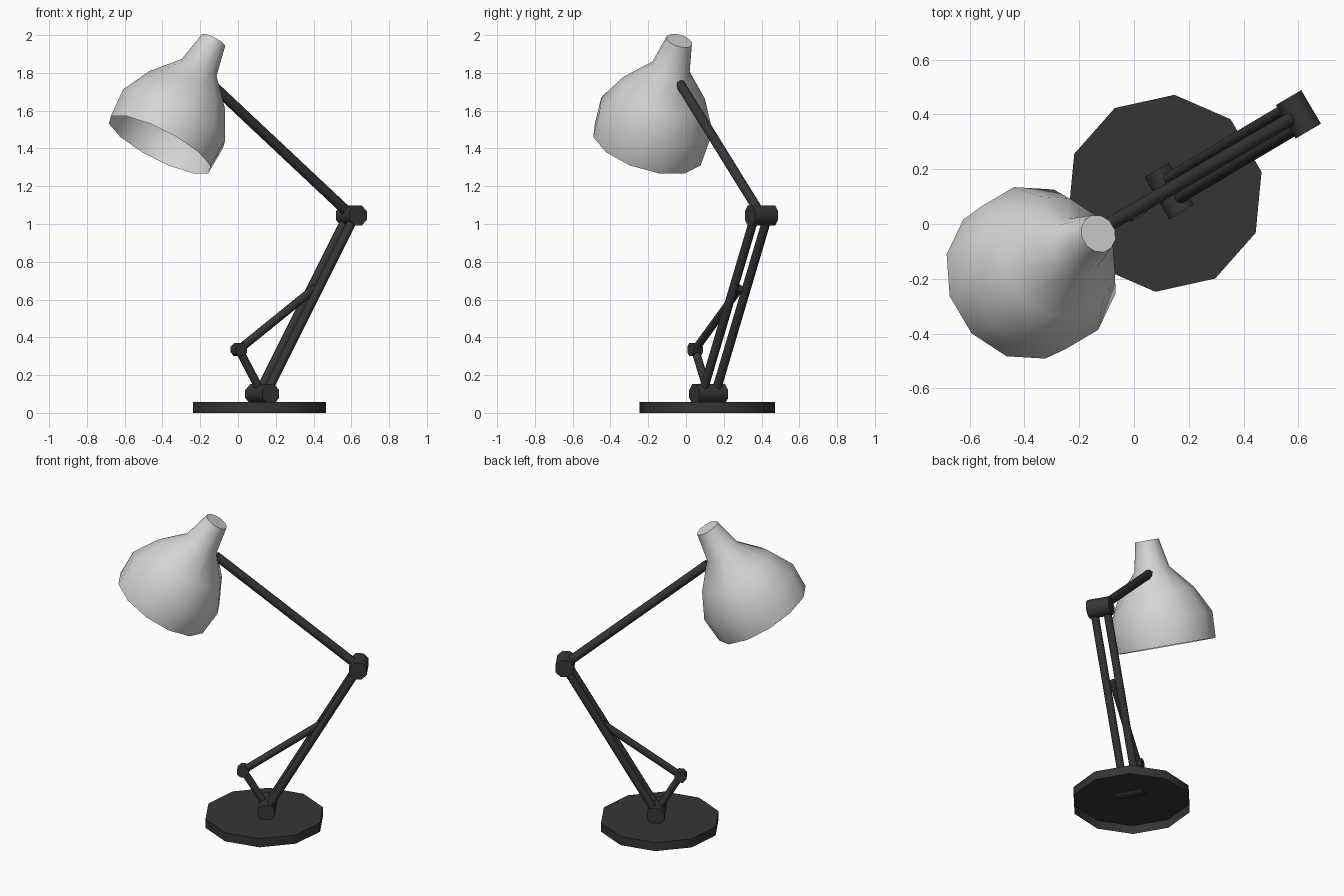
import bpy, bmesh, math
from mathutils import Vector

if "Cube" in bpy.data.objects:
    bpy.data.objects.remove(bpy.data.objects["Cube"])


def material(name, r, g, b):
    m = bpy.data.materials.new(name)
    m.diffuse_color = (r, g, b, 1)
    m.use_nodes = True
    m.node_tree.nodes["Principled BSDF"].inputs["Base Color"].default_value = m.diffuse_color
    return m


dark = material("dark_grey", 0.036, 0.036, 0.036)
light = material("light_grey", 0.66, 0.66, 0.66)

A = math.radians(30.5)                       # direction the lamp arms fold along
FWD = Vector((math.cos(A), math.sin(A), 0))
SIDE = Vector((-math.sin(A), math.cos(A), 0))
UP = Vector((0, 0, 1))


def lathe(name, origin, axis, ref, profile, sides, mat, cap_start=True, cap_end=True, angle=40):
    """Polygonal turned shape: profile is (distance along axis, radius); a flat faces ref."""
    axis = axis.normalized()
    u = (ref - axis * ref.dot(axis)).normalized()
    v = axis.cross(u)
    bm = bmesh.new()
    rings = []
    for d, r in profile:
        ring = []
        for i in range(sides):
            t = math.tau * (i + 0.5) / sides
            ring.append(bm.verts.new(origin + axis * d + (u * math.cos(t) + v * math.sin(t)) * r))
        rings.append(ring)
    for a, b in zip(rings, rings[1:]):
        for i in range(sides):
            j = (i + 1) % sides
            bm.faces.new((a[i], a[j], b[j], b[i]))
    if cap_start:
        bm.faces.new(rings[0][::-1])
    if cap_end:
        bm.faces.new(rings[-1])
    me = bpy.data.meshes.new(name)
    bm.to_mesh(me)
    bm.free()
    me.materials.append(mat)
    ob = bpy.data.objects.new(name, me)
    bpy.context.collection.objects.link(ob)
    bpy.ops.object.select_all(action='DESELECT')
    ob.select_set(True)
    bpy.context.view_layer.objects.active = ob
    bpy.ops.object.shade_smooth_by_angle(angle=math.radians(angle))
    return ob


def rod(name, a, b, r):
    lathe(name, a, b - a, SIDE, [(0, r), ((b - a).length, r)], 8, dark, angle=50)


def joint(name, c, r, half):
    lathe(name, c, SIDE, UP, [(-half, r), (half, r)], 8, dark, angle=50)


# pivot points
hub = Vector((0.128, 0.12, 0.10))
elbow = Vector((0.60, 0.40, 1.045))
knee = Vector((0.005, 0.048, 0.335))
head = Vector((-0.14, -0.03, 1.74))

# base: thin ten-sided plate, open underneath
lathe("base", Vector((0.113, 0.112, 0)), UP, FWD, [(0, 0.361), (0.057, 0.361)], 10, dark, cap_start=False)

# joints
joint("base_joint", hub, 0.056, 0.089)
joint("elbow_joint", elbow, 0.058, 0.071)
joint("link_joint", knee, 0.038, 0.027)

# arms and bracing link
for side, s in (("left", 1), ("right", -1)):
    rod("lower_arm_" + side, hub + SIDE * 0.04 * s, elbow + SIDE * 0.04 * s, 0.024)
rod("link_lower", hub, knee, 0.022)
rod("link_upper", knee, hub.lerp(elbow, 0.595), 0.022)
rod("upper_arm", elbow, head, 0.027)

# lamp shade: twelve-sided bell, open at the mouth
tilt = math.radians(31)
lathe("shade", Vector((-0.415, -0.203, 1.42)), FWD * math.sin(tilt) + UP * math.cos(tilt), FWD,
      [(0, 0.305), (0.16, 0.313), (0.32, 0.232), (0.468, 0.106), (0.642, 0.071)],
      12, light, cap_start=False, angle=65)
